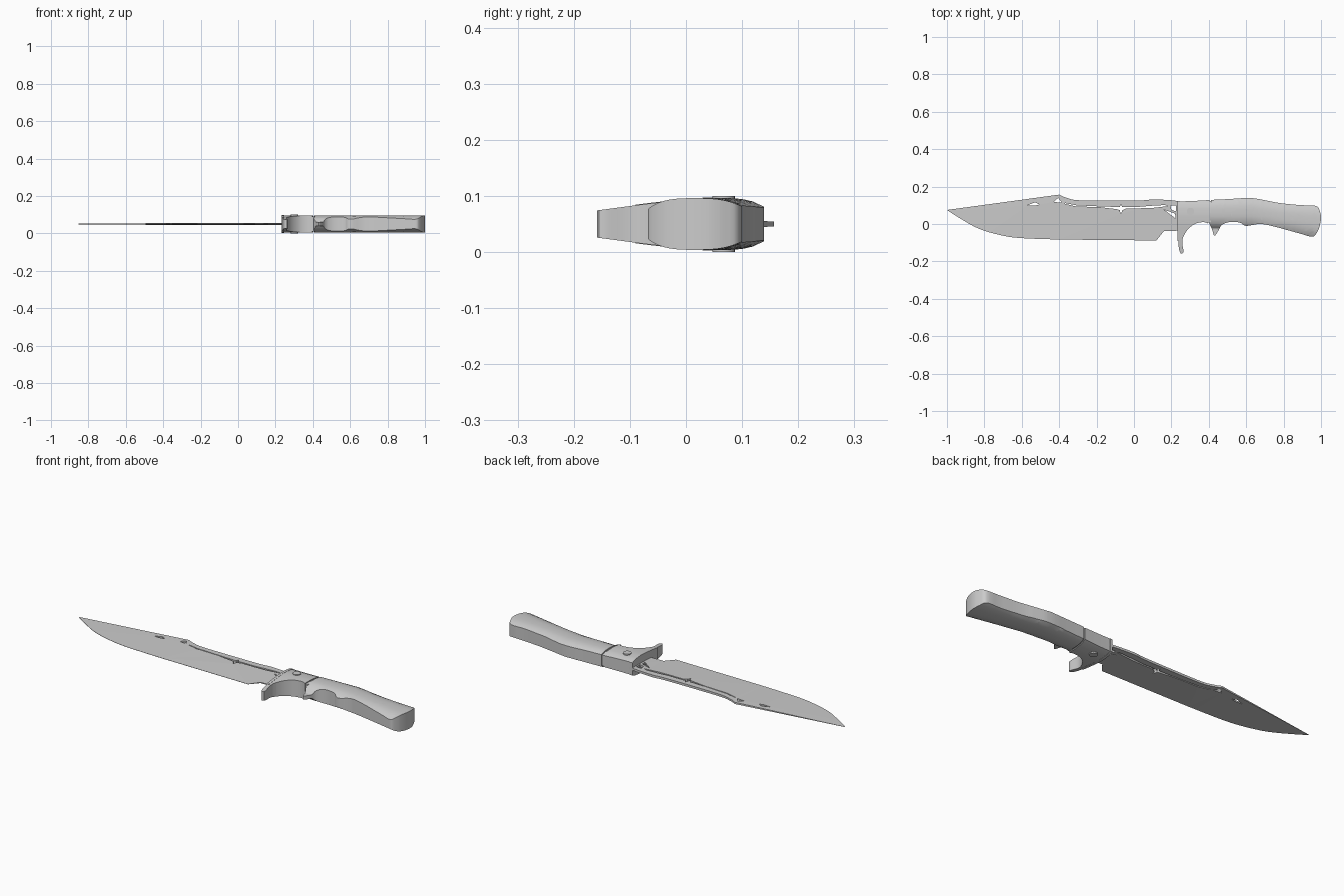
import bpy, bmesh, math
from mathutils import Vector

cube = bpy.data.objects.get("Cube")
if cube:
    bpy.data.objects.remove(cube)

MID = 0.05  # height of the flat mid-plane

steel = bpy.data.materials.new("plain_grey")
steel.use_nodes = True
GREY = (0.6, 0.6, 0.6, 1)
steel.diffuse_color = GREY
steel.node_tree.nodes["Principled BSDF"].inputs["Base Color"].default_value = GREY


def clamp(v):
    return max(0.0, min(1.0, v))


def lookup(table, x):
    """Linear interpolation in a list of (x, value)."""
    for (a, va), (b, vb) in zip(table, table[1:]):
        if x <= b:
            return va + (vb - va) * clamp((x - a) / (b - a))
    return table[-1][1]


def smooth_path(points, steps=4):
    """Open Catmull-Rom path through the points."""
    p = [Vector(q) for q in points]
    p = [p[0]] + p + [p[-1]]
    out = []
    for a, b, c, d in zip(p, p[1:], p[2:], p[3:]):
        for i in range(steps):
            t = i / steps
            out.append(0.5 * (2 * b + (c - a) * t + (2 * a - 5 * b + 4 * c - d) * t * t
                              + (3 * b - a - 3 * c + d) * t ** 3))
    return out + [p[-1]]


def finish(name, bm, smooth):
    bmesh.ops.recalc_face_normals(bm, faces=bm.faces)
    mesh = bpy.data.meshes.new(name)
    bm.to_mesh(mesh)
    bm.free()
    mesh.materials.append(steel)
    obj = bpy.data.objects.new(name, mesh)
    bpy.context.collection.objects.link(obj)
    if smooth:
        bpy.ops.object.select_all(action='DESELECT')
        obj.select_set(True)
        bpy.context.view_layer.objects.active = obj
        bpy.ops.object.shade_smooth_by_angle(angle=math.radians(32))
    return obj


def slab(name, loops, half, xs=(), ys=(), smooth=True):
    """Fill outlines (later loops are holes), slice, and thicken by half(x, y)."""
    bm = bmesh.new()
    for loop in loops:
        vs = [bm.verts.new((p[0], p[1], 0)) for p in loop]
        for a, b in zip(vs, vs[1:] + vs[:1]):
            bm.edges.new((a, b))
    bmesh.ops.triangle_fill(bm, edges=bm.edges[:], use_beauty=True, normal=(0, 0, 1))
    cuts = [((x, 0, 0), (1, 0, 0)) for x in xs] + [((0, y, 0), (0, 1, 0)) for y in ys]
    for co, no in cuts:
        bmesh.ops.bisect_plane(bm, geom=bm.verts[:] + bm.edges[:] + bm.faces[:],
                               plane_co=co, plane_no=no, dist=1e-5)
    lower = bm.verts[:]
    res = bmesh.ops.extrude_face_region(bm, geom=bm.faces[:], use_keep_orig=True)
    upper = [v for v in res["geom"] if isinstance(v, bmesh.types.BMVert)]
    for group, sign in ((lower, -1), (upper, 1)):
        for v in group:
            v.co.z = MID + sign * half(v.co.x, v.co.y)
    return finish(name, bm, smooth)


# Blade: thin, tapering to the tip and the cutting edge, with cut-outs
def blade_half(x, y):
    return (0.0005 + 0.0055 * clamp((y + 0.09) / 0.15)) * clamp((x + 1.03) / 0.8)


belly = smooth_path([(-1, 0.075), (-0.93, 0.03), (-0.83, -0.025), (-0.72, -0.058),
                     (-0.61, -0.075), (-0.4, -0.083)])
rear = [(0.12, -0.088), (0.16, -0.038), (0.26, -0.035), (0.26, 0.12)]
spine = smooth_path([(0.2, 0.127), (0.1, 0.132), (0.03, 0.126), (-0.28, 0.126),
                     (-0.36, 0.14), (-0.4, 0.157)])
# Long crack with a star in it: x, y, half width
crack = [(-0.37, 0.11, 0.002), (-0.31, 0.097, 0.003), (-0.18, 0.092, 0.002),
         (-0.09, 0.085, 0.006), (-0.076, 0.082, 0.008), (-0.07, 0.08, 0.027),
         (-0.062, 0.082, 0.008), (-0.04, 0.088, 0.004), (0.03, 0.088, 0.004),
         (0.1, 0.092, 0.006), (0.16, 0.097, 0.004), (0.18, 0.097, 0.002)]
slot = [(x, y + w) for x, y, w in crack] + [(x, y - w) for x, y, w in reversed(crack)]
holes = [slot,
         [(-0.57, 0.1), (-0.53, 0.116), (-0.505, 0.104), (-0.53, 0.098)],
         [(-0.43, 0.118), (-0.405, 0.14), (-0.385, 0.114)],
         [(0.16, 0.077), (0.222, 0.03), (0.22, 0.055)],
         [(0.2, 0.075), (0.225, 0.068), (0.225, 0.1), (0.195, 0.1)]]
slab("blade", [belly + rear + spine] + holes, blade_half, smooth=False)

# Bolster with the downward finger guard
PROFILE = [(-0.16, 0.024), (-0.07, 0.036), (0, 0.044), (0.05, 0.047), (0.1, 0.042), (0.137, 0.027)]


def bolster_half(x, y):
    return lookup(PROFILE, y)


levels = [i * 0.02 - 0.14 for i in range(14)]
hook = smooth_path([(0.396, 0.003), (0.37, 0.01), (0.325, 0.0), (0.283, -0.035),
                    (0.258, -0.088), (0.265, -0.148), (0.25, -0.157), (0.24, -0.13),
                    (0.236, -0.08)])
bolster = hook + [(0.236, 0.121), (0.3, 0.122), (0.403, 0.128)]
slab("bolster", [bolster], bolster_half, ys=levels)

# Raised front plate of the guard
slab("guard_plate", [[(0.233, -0.09), (0.247, -0.09), (0.247, 0.123), (0.233, 0.123)]],
     lambda x, y: bolster_half(x, y) + 0.001, ys=levels)

# Recessed ring between bolster and grip
slab("seam_ring", [[(0.39, 0.007), (0.41, 0.007), (0.42, 0.124), (0.397, 0.124)]],
     lambda x, y: bolster_half(x, y) - 0.005, ys=levels)

# Grip with finger spur and flared pommel
CENTRE = [(0.4, 0.065), (0.62, 0.068), (0.8, 0.04), (1, 0.015)]
WIDTH = [(0.4, 0.065), (0.62, 0.07), (0.8, 0.07), (1, 0.083)]


def grip_half(x, y):
    t = min(1.35, abs(y - lookup(CENTRE, x)) / lookup(WIDTH, x))
    return 0.046 * (1 - 0.32 * t ** 3)


grip = smooth_path([(0.412, 0.129), (0.5, 0.133), (0.62, 0.139), (0.7, 0.127), (0.78, 0.112),
                    (0.89, 0.101), (0.972, 0.097), (0.993, 0.07), (1.0, 0.03), (0.99, -0.02),
                    (0.972, -0.055), (0.95, -0.068), (0.89, -0.052), (0.755, -0.015),
                    (0.675, 0.0), (0.6, -0.01), (0.567, 0.007), (0.513, 0.011),
                    (0.47, -0.005), (0.45, -0.038), (0.43, -0.062), (0.418, -0.03),
                    (0.404, 0.0)])
slab("grip", [grip], grip_half, xs=[0.44 + i * 0.04 for i in range(14)], ys=levels)

# Pin through the bolster
bm = bmesh.new()
bmesh.ops.create_cone(bm, cap_ends=True, segments=24, radius1=0.02, radius2=0.02, depth=0.1)
bmesh.ops.translate(bm, verts=bm.verts, vec=(0.302, 0.067, MID))
finish("pin", bm, True)
